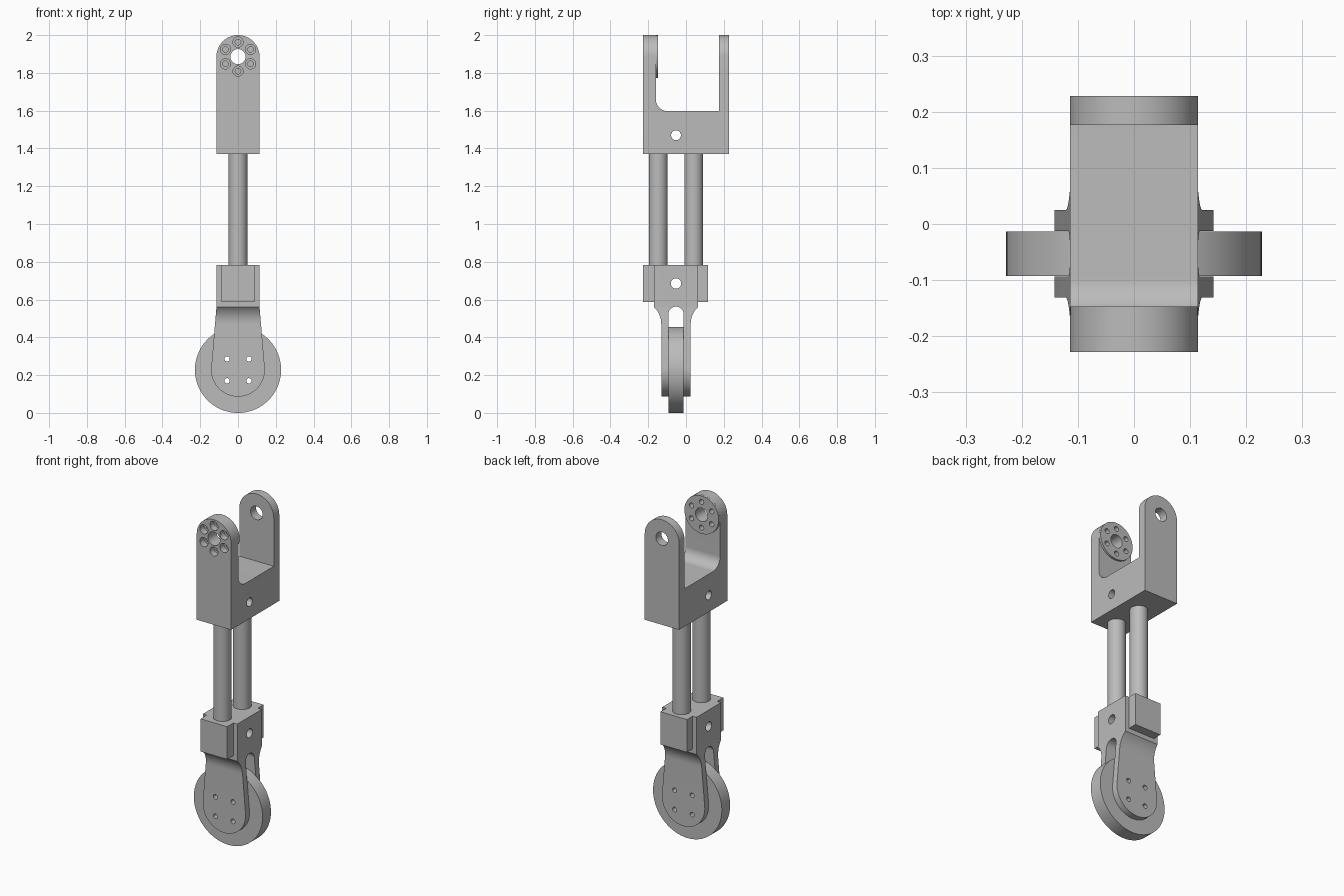
import bpy, bmesh, math
from math import cos, sin, pi, radians
from mathutils import Vector, Matrix

cube = bpy.data.objects.get("Cube")
if cube:
    bpy.data.objects.remove(cube, do_unlink=True)

metal = bpy.data.materials.new("grey_metal")
metal.use_nodes = True
GREY = (0.5, 0.5, 0.5, 1)
metal.diffuse_color = GREY
metal.node_tree.nodes["Principled BSDF"].inputs["Base Color"].default_value = GREY

HALF = 0.114        # half width of the brackets
AXIS_Y = -0.053     # wheel and pin plane
WHEEL_R = 0.228
PIVOT_Z = 2 - HALF


def add_object(name, bm):
    bmesh.ops.recalc_face_normals(bm, faces=bm.faces)
    mesh = bpy.data.meshes.new(name)
    bm.to_mesh(mesh)
    bm.free()
    mesh.materials.append(metal)
    ob = bpy.data.objects.new(name, mesh)
    bpy.context.collection.objects.link(ob)
    return ob


def arc(cx, cz, r, a0, a1, n=16):
    steps = [radians(a0 + (a1 - a0) * i / n) for i in range(n + 1)]
    return [(cx + r * cos(a), cz + r * sin(a)) for a in steps]


def extrude(name, profile, axis, lo, hi):
    """Extrude a profile of (horizontal, z) points along x or y."""
    bm = bmesh.new()
    place = (lambda h, z: (lo, h, z)) if axis == "x" else (lambda h, z: (h, lo, z))
    face = bm.faces.new([bm.verts.new(place(h, z)) for h, z in profile])
    out = bmesh.ops.extrude_face_region(bm, geom=[face])
    shift = Vector((hi - lo, 0, 0)) if axis == "x" else Vector((0, hi - lo, 0))
    bmesh.ops.translate(bm, vec=shift,
                        verts=[v for v in out["geom"] if isinstance(v, bmesh.types.BMVert)])
    return add_object(name, bm)


def cylinders(name, centres, r, length, axis, segments=32):
    bm = bmesh.new()
    turn = {"x": Matrix.Rotation(pi / 2, 4, "Y"),
            "y": Matrix.Rotation(pi / 2, 4, "X"), "z": Matrix()}[axis]
    for c in centres:
        bmesh.ops.create_cone(bm, cap_ends=True, segments=segments, radius1=r, radius2=r,
                              depth=length, matrix=Matrix.Translation(c) @ turn)
    return add_object(name, bm)


def box(name, lo, hi):
    profile = [(lo[0], lo[2]), (hi[0], lo[2]), (hi[0], hi[2]), (lo[0], hi[2])]
    return extrude(name, profile, "y", lo[1], hi[1])


def combine(ob, tool, operation="DIFFERENCE"):
    mod = ob.modifiers.new("combine", "BOOLEAN")
    mod.operation, mod.object, mod.solver = operation, tool, "EXACT"
    deps = bpy.context.evaluated_depsgraph_get()
    deps.update()
    mesh = bpy.data.meshes.new_from_object(ob.evaluated_get(deps))
    ob.modifiers.clear()
    ob.data = mesh
    bpy.data.objects.remove(tool, do_unlink=True)


# Upper bracket: U shape with one rounded inner corner and round arm tops
FLOOR, BASE, FRONT_IN, BACK_IN, CORNER = 1.597, 1.37, -0.16, 0.176, 0.065
u_shape = [(-0.228, BASE), (0.228, BASE), (0.228, 2.05), (BACK_IN, 2.05), (BACK_IN, FLOOR)]
u_shape += arc(FRONT_IN + CORNER, FLOOR + CORNER, CORNER, 270, 180)
u_shape += [(FRONT_IN, 2.05), (-0.228, 2.05)]
upper_bracket = extrude("upper_bracket", u_shape, "x", -0.2, 0.2)
outline = [(-HALF, 1.3), (HALF, 1.3)] + arc(0, PIVOT_Z, HALF, 0, 180, 40)
combine(upper_bracket, extrude("cutter", outline, "y", -0.3, 0.3), "INTERSECT")

# Round boss on the inside of the front arm
boss = cylinders("pivot_boss", [(0, -0.159, PIVOT_Z)], HALF - 0.0005, 0.024, "y", 64)

# Pivot hole, ring of counterbored bolt holes and cross pin hole
ring = [(0.077 * cos(a), PIVOT_Z + 0.077 * sin(a))
        for a in (radians(30 + 60 * i) for i in range(6))]
combine(upper_bracket, cylinders("cutter", [(x, -0.228, z) for x, z in ring], 0.027, 0.08, "y"))
for part in (upper_bracket, boss):
    combine(part, cylinders("cutter", [(x, -0.19, z) for x, z in ring], 0.015, 0.2, "y", 20))
    combine(part, cylinders("cutter", [(0, 0, PIVOT_Z)], 0.04, 1, "y", 40))
combine(upper_bracket, cylinders("cutter", [(0, AXIS_Y, 1.47)], 0.026, 1, "x"))

# Two parallel rods
rods = [("front_rod", -0.147), ("back_rod", 0.041)]
for name, y in rods:
    cylinders(name, [(0, y, 1.0)], 0.05, 0.8, "z", 48)

# Wheel fork: block flowing through concave shoulders into two cheeks
TOP, SHOULDER, OUTER, CHEEK, SLOT = 0.783, 0.56, 0.116, 0.078, 0.0405
R = 0.125
sweep = math.degrees(math.acos((R - (OUTER - CHEEK)) / R))
right = [(OUTER, TOP), (OUTER, SHOULDER)]
right += arc(CHEEK + R, SHOULDER - R * sin(radians(sweep)), R, 180 - sweep, 180, 12)
right += [(CHEEK, 0), (SLOT, 0)] + arc(0, 0.522, SLOT, 0, 90, 10)
left = [(-h, z) for h, z in reversed(right[:-1])]
fork = extrude("wheel_fork", [(h + AXIS_Y, z) for h, z in right + left], "x", -0.2, 0.2)

# Cheek outline: straight flanks tangent to a round lower end
CHEEK_R = 0.142
drop = SHOULDER - WHEEL_R
tilt = math.degrees(math.asin(CHEEK_R / math.hypot(HALF, drop)) - math.atan2(HALF, drop))
tangent = 90 - math.degrees(math.atan2(HALF, drop)) \
    - math.degrees(math.acos(CHEEK_R / math.hypot(HALF, drop)))
outline = [(-HALF, 0.9), (-HALF, SHOULDER)]
outline += arc(0, WHEEL_R, CHEEK_R, 180 - tangent, 360 + tangent, 48)
outline += [(HALF, SHOULDER), (HALF, 0.9)]
combine(fork, extrude("cutter", outline, "y", -0.4, 0.4), "INTERSECT")

# Clamp pads on the front and back of the block
pads = [("front_pad", -0.228, -0.16), ("back_pad", 0.055, 0.117)]
for name, y0, y1 in pads:
    box(name, (-0.088, y0, 0.587), (0.088, y1, TOP))
combine(fork, cylinders("cutter", [(0, AXIS_Y, 0.685)], 0.027, 1, "x"))

# Wheel, with four bolt holes running through wheel and cheeks
wheel = cylinders("wheel", [(0, AXIS_Y, WHEEL_R)], WHEEL_R, 0.079, "y", 96)
bolts = [(sx * 0.058, 0, WHEEL_R + sz * 0.058) for sx in (-1, 1) for sz in (-1, 1)]
for part in (fork, wheel):
    combine(part, cylinders("cutter", bolts, 0.014, 1, "y", 20))

# Smooth curved walls, keep machined edges sharp
bpy.ops.object.select_all(action="DESELECT")
for ob in bpy.context.scene.objects:
    if ob.type == "MESH":
        ob.select_set(True)
        bpy.context.view_layer.objects.active = ob
bpy.ops.object.shade_smooth_by_angle(angle=radians(25))
